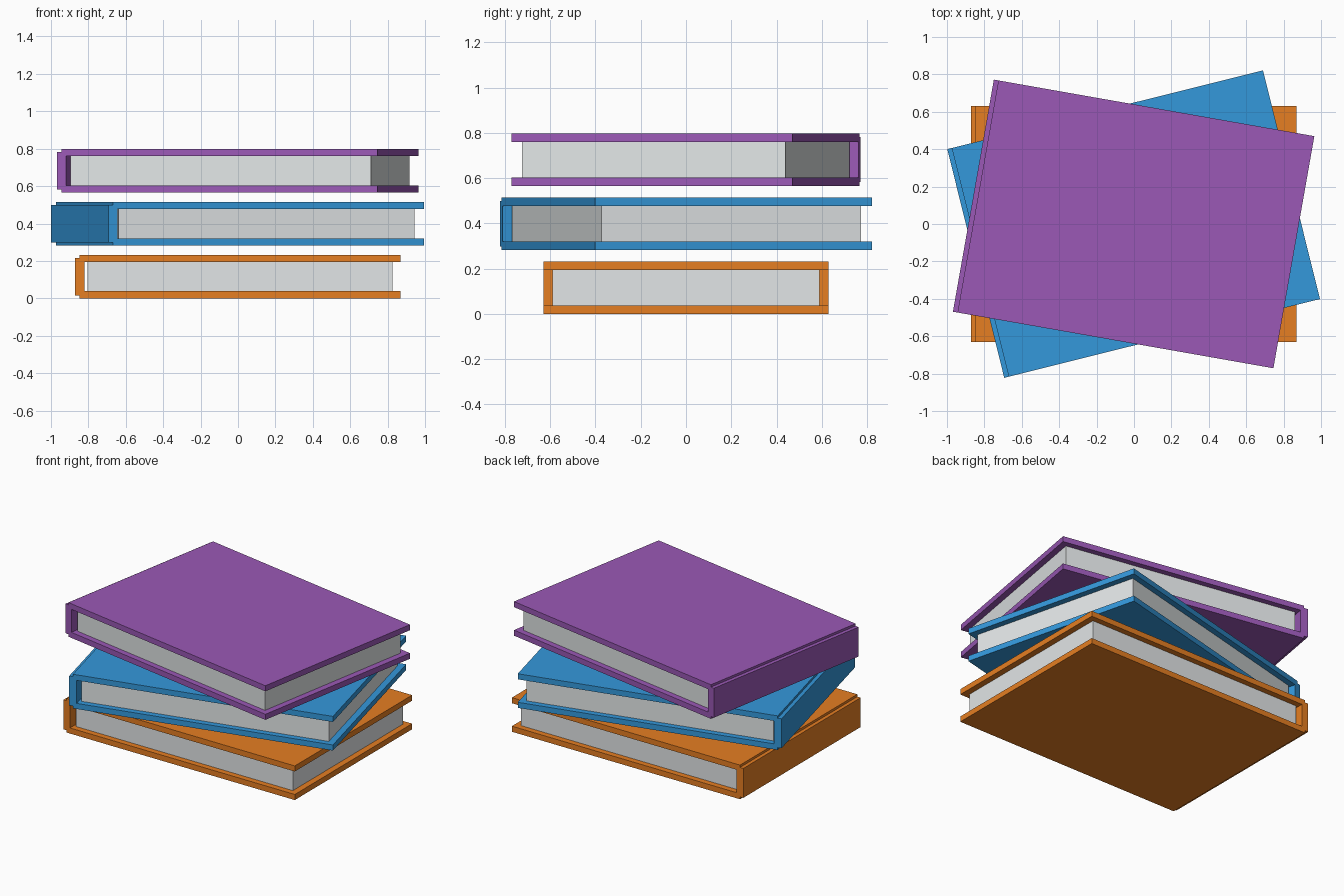
import bpy
import math
from mathutils import Matrix

cube = bpy.data.objects.get("Cube")
if cube:
    bpy.data.objects.remove(cube, do_unlink=True)


def linear(c):
    return c / 12.92 if c <= 0.04045 else ((c + 0.055) / 1.055) ** 2.4


def make_material(name, r, g, b):
    colour = [linear(c / 255) for c in (r, g, b)] + [1.0]
    mat = bpy.data.materials.new(name)
    mat.use_nodes = True
    mat.diffuse_color = colour
    shader = next(n for n in mat.node_tree.nodes if n.type == "BSDF_PRINCIPLED")
    shader.inputs["Base Color"].default_value = colour
    return mat


def box(name, low, high, turn, mat):
    """Box between two corners, turned about the vertical axis."""
    bpy.ops.mesh.primitive_cube_add(size=1)
    obj = bpy.context.object
    obj.name = name
    size = [b - a for a, b in zip(low, high)]
    centre = [(a + b) / 2 for a, b in zip(low, high)]
    obj.data.transform(Matrix.Translation(centre) @ Matrix.Diagonal(size + [1]))
    obj.rotation_euler.z = math.radians(turn)
    obj.data.materials.append(mat)


# Shared book dimensions
HEIGHT, GAP, BOARD = 0.232, 0.051, 0.038
LEFT, RIGHT, DEPTH = -0.872, 0.868, 0.63
paper = make_material("paper", 236, 240, 241)


def book(colour, z, turn, cover):
    top = z + HEIGHT
    board_left = LEFT + 0.025
    # Two cover boards
    for side, base in (("bottom", z), ("top", top - BOARD)):
        box(f"{colour}_{side}_cover", (board_left, -DEPTH, base),
            (RIGHT, DEPTH, base + BOARD), turn, cover)
    # Spine, slightly lower than the boards and standing proud of them
    box(f"{colour}_spine", (LEFT, -DEPTH, z + 0.016),
        (LEFT + 0.05, DEPTH, top - 0.016), turn, cover)
    # Page block, recessed on three sides
    box(f"{colour}_pages", (LEFT + 0.067, -DEPTH + 0.039, z + BOARD),
        (RIGHT - 0.042, DEPTH - 0.039, top - BOARD), turn, paper)


# Stack of three books
stack = (("orange", 0, (230, 126, 34)),
         ("blue", 14, (52, 152, 219)),
         ("purple", -10, (155, 89, 182)))
for i, (colour, turn, rgb) in enumerate(stack):
    cover = make_material(f"{colour}_cover", *rgb)
    book(colour, i * (HEIGHT + GAP), turn, cover)
